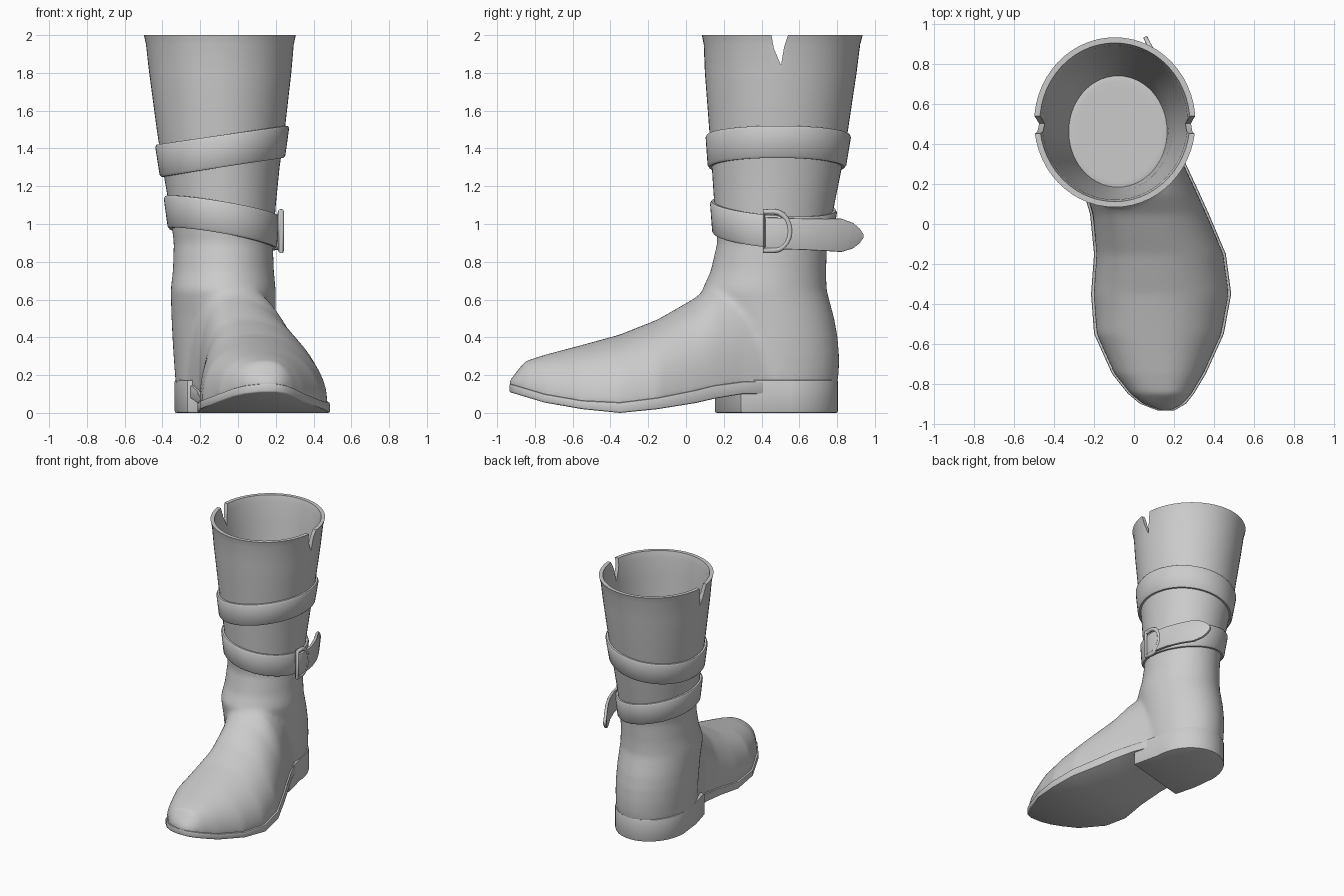
import bpy, bmesh, math
from mathutils import Vector

if "Cube" in bpy.data.objects:
    bpy.data.objects.remove(bpy.data.objects["Cube"])

grey = bpy.data.materials.new("grey_leather")
grey.diffuse_color = (0.6, 0.6, 0.6, 1)
grey.use_nodes = True
grey.node_tree.nodes["Principled BSDF"].inputs["Base Color"].default_value = grey.diffuse_color
N = 56

# Leg outline by height: z, x left, x right, y front, y back
LEG = [(0.14, -.33, .19, .12, .80), (0.22, -.335, .195, .12, .81), (0.35, -.345, .20, .12, .812),
       (0.50, -.352, .20, .11, .785), (0.65, -.357, .20, .085, .745), (0.75, -.345, .19, .13, .742),
       (0.90, -.34, .185, .165, .748), (1.10, -.365, .20, .15, .785), (1.30, -.40, .22, .137, .825),
       (1.50, -.43, .248, .123, .858), (1.80, -.47, .282, .10, .903), (1.95, -.488, .296, .094, .922),
       (2.00, -.50, .308, .084, .935)]
# Foot by station: y, x left, x right, sole bottom, sole top, ridge x, ridge z
FOOT = [(-.935, .12, .20, .11, .155, .16, .17), (-.90, .03, .26, .10, .145, .16, .215),
        (-.85, -.03, .30, .085, .13, .16, .275), (-.75, -.11, .36, .055, .10, .15, .307),
        (-.55, -.20, .45, .02, .065, .12, .36), (-.35, -.215, .487, 0, .055, .08, .415),
        (-.15, -.20, .46, .02, .08, .03, .495), (.05, -.22, .375, .052, .12, -.03, .61),
        (.15, -.25, .33, .075, .145, -.06, .70), (.30, -.30, .26, .10, .165, -.07, .74),
        (.45, -.31, .20, .10, .17, -.07, .70)]


def lerp_row(rows, t):
    t = min(max(t, rows[0][0]), rows[-1][0])
    for a, b in zip(rows, rows[1:]):
        if t <= b[0]:
            f = (t - a[0]) / (b[0] - a[0])
            return [p + (q - p) * f for p, q in zip(a, b)]


def leg_point(z, ang, off=0.0):
    _, x0, x1, y0, y1 = lerp_row(LEG, z)
    return Vector(((x0 + x1) / 2 + ((x1 - x0) / 2 + off) * math.cos(ang),
                   (y0 + y1) / 2 + ((y1 - y0) / 2 + off) * math.sin(ang), z))


def leg_ring(z, off=0.0):
    return [leg_point(z, 2 * math.pi * i / N, off) for i in range(N)]


def loft(name, rings, cyclic=False, caps=True):
    """Join closed rings of equal length into one mesh object."""
    bm = bmesh.new()
    vs = [[bm.verts.new(p) for p in r] for r in rings]
    pairs = list(zip(vs, vs[1:])) + ([(vs[-1], vs[0])] if cyclic else [])
    for a, b in pairs:
        for i in range(len(a)):
            j = (i + 1) % len(a)
            bm.faces.new((a[i], a[j], b[j], b[i]))
    if caps and not cyclic:
        bm.faces.new(vs[0])
        bm.faces.new(vs[-1])
    bmesh.ops.recalc_face_normals(bm, faces=bm.faces)
    me = bpy.data.meshes.new(name)
    bm.to_mesh(me)
    bm.free()
    me.materials.append(grey)
    ob = bpy.data.objects.new(name, me)
    bpy.context.collection.objects.link(ob)
    return ob


def activate(ob):
    bpy.ops.object.select_all(action='DESELECT')
    ob.select_set(True)
    bpy.context.view_layer.objects.active = ob


def finish(ob, angle=40):
    """Apply the modifiers and smooth all but the sharp edges."""
    activate(ob)
    for m in list(ob.modifiers):
        bpy.ops.object.modifier_apply(modifier=m.name)
    bpy.ops.object.shade_smooth_by_angle(angle=math.radians(angle))


def bevel(ob, width):
    m = ob.modifiers.new("bevel", 'BEVEL')
    m.width, m.segments, m.limit_method = width, 2, 'ANGLE'
    m.angle_limit = math.radians(50)


# Lower boot: ankle and foot fused into one skin
zs = [.14, .22, .30, .40, .50, .58, .65, .70, .75, .82, .90, .96, 1.02]
lower = loft("lower_boot", [leg_ring(z) for z in zs])


def foot_ring(row):
    y, xl, xr, zb, zt, xc, zr = row
    xl, xr, pts = xl + .012, xr - .012, []
    for i in range(25):
        a = math.pi * i / 24
        c, s = math.cos(a), math.sin(a)
        p = 2 / 2.0 if c > 0 else 2 / 2.5
        w = xr - xc if c > 0 else xl - xc
        pts.append((xc + w * abs(c) ** p, y, zt + (zr - zt) * max(s, 0) ** p))
    return pts + [(xl, y, zt - .025), (xr, y, zt - .025)]


foot = loft("foot", [foot_ring(r) for r in FOOT])
activate(lower)
foot.select_set(True)
bpy.ops.object.join()
m = lower.modifiers.new("fuse", 'REMESH')
m.mode, m.voxel_size, m.use_smooth_shade = 'VOXEL', 0.016, True
m = lower.modifiers.new("soften", 'SMOOTH')
m.factor, m.iterations = 0.5, 10
finish(lower, 60)

# Upper shaft: hollow tube with a flared rim and a notch on each side
hs = [.97, 1.10, 1.30, 1.50, 1.65, 1.80, 1.95, 1.985, 2.0]
outer = [leg_ring(z) for z in hs]
inner = [leg_ring(z, -.028) for z in reversed(hs)]
shaft = loft("shaft", outer + inner, cyclic=True)
notch = loft("notch_cutter", [[(x, .447, 2.03), (x, .465, 1.93), (x, .503, 1.84),
                               (x, .520, 1.94), (x, .550, 2.03)] for x in (-1, 1)])
notch.hide_render = True
m = shaft.modifiers.new("notch", 'BOOLEAN')
m.operation, m.object, m.solver = 'DIFFERENCE', notch, 'EXACT'
finish(shaft)
bpy.data.objects.remove(notch)


# Straps: tilted bands that follow the shaft
def strap(name, z0, tilt, front):
    prof = [(-.012, -.085), (.014, -.085), (.022, -.073), (.022, .073), (.014, .085), (-.012, .085)]
    rings = []
    for i in range(N):
        a = 2 * math.pi * i / N
        zc = z0 + tilt * math.cos(a) - front * math.sin(a)
        rings.append([leg_point(zc + dz, a, off) for off, dz in prof])
    finish(loft(name, rings, cyclic=True))


strap("upper_strap", 1.385, .05, .0)
strap("lower_strap", 1.01, -.05, .025)

# Strap tail: leaves the shaft at the buckle and ends in a point
tail = [(.222, .42, .083), (.226, .50, .083), (.205, .62, .083), (.165, .73, .085), (.118, .82, .088),
        (.085, .88, .068), (.066, .915, .04), (.056, .938, .008)]
rings = []
for i, (x, y, h) in enumerate(tail):
    a, b = tail[max(i - 1, 0)], tail[min(i + 1, len(tail) - 1)]
    n = Vector((b[1] - a[1], a[0] - b[0], 0)).normalized() * .011
    zc = .952 - .03 * (y - .42)
    rings.append([Vector((x, y, zc)) + n * s + Vector((0, 0, h * t))
                  for s, t in ((-1, -1), (1, -1), (1, 1), (-1, 1))])
ob = loft("strap_tail", rings)
bevel(ob, .005)
finish(ob)

# Buckle: D-shaped wire frame
path = [(.412, .86), (.412, 1.065)]
path += [(.465 + .085 * math.cos(a), .9625 + .1025 * math.sin(a))
         for a in [math.radians(90 - 18 * k) for k in range(11)]]
rings, c = [], Vector((.45, .9625))
for i, p in enumerate(path):
    q = Vector(p)
    d = (q - c).normalized()
    x = .228 - .12 * max(q.x - .47, 0)
    rings.append([(x + .016 * math.sin(t), q.x + d.x * .015 * math.cos(t), q.y + d.y * .015 * math.cos(t))
                  for t in [math.pi * k / 4 for k in range(8)]])
finish(loft("buckle", rings, cyclic=True), 60)

# Sole: curved plate with toe spring
ob = loft("sole", [[(xl, y, zb), (xr, y, zb), (xr, y, zt), (xl, y, zt)]
                   for y, xl, xr, zb, zt, _, _ in FOOT])
bevel(ob, .008)
finish(ob)

# Heel: rounded block with a slanted front face
outline = [(-.07 + .265 * math.cos(a), .50 + .305 * math.sin(a))
           for a in [math.pi * k / 20 for k in range(21)]]
outline += [(-.315, .32), (-.27, .15), (.245, .29)]
ob = loft("heel", [[(x, y, z) for x, y in outline] for z in (0, .175)])
bevel(ob, .01)
finish(ob)
